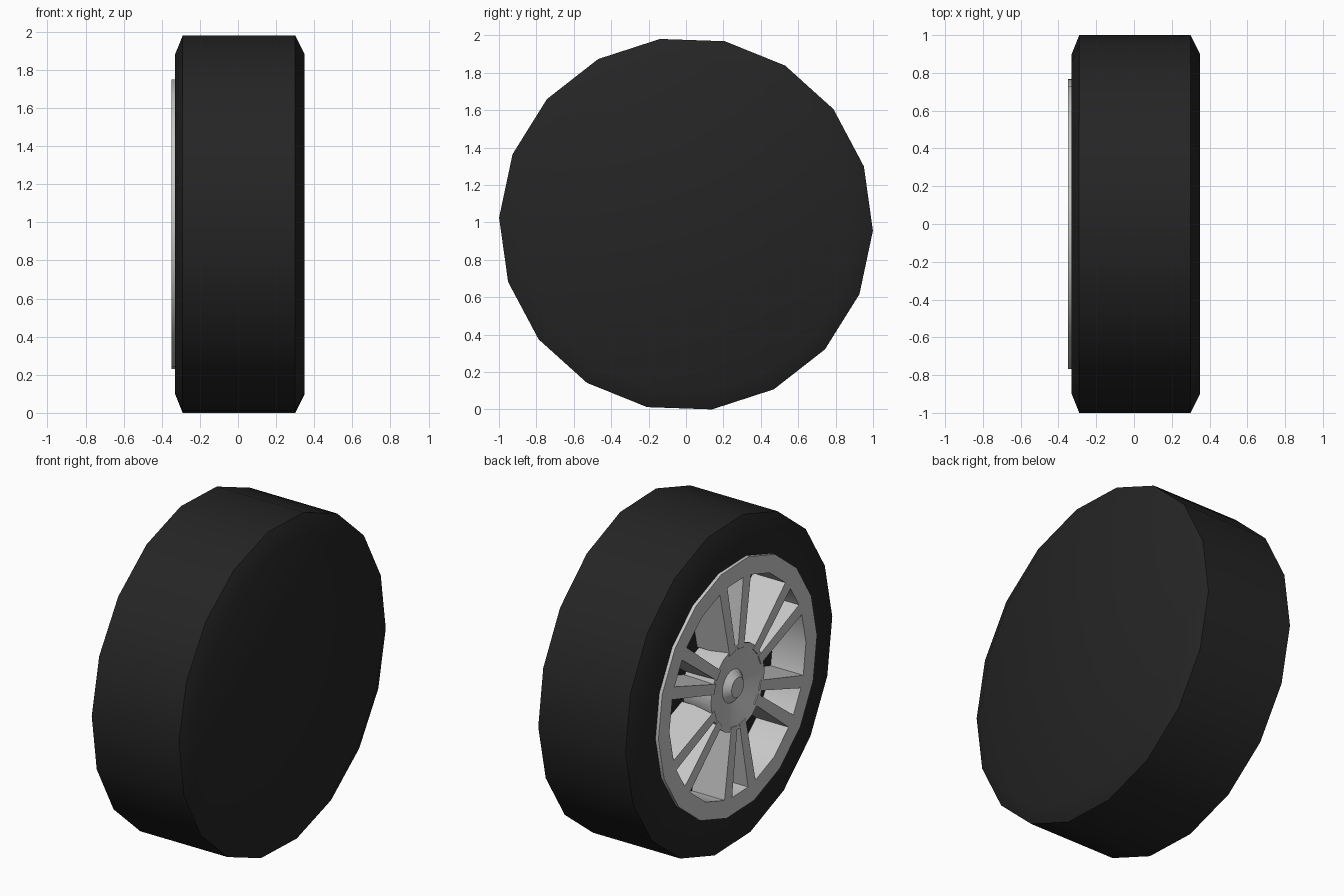
import bpy, bmesh, math

if "Cube" in bpy.data.objects:
    bpy.data.objects.remove(bpy.data.objects["Cube"])

CZ = 0.99            # axle height
PHASE = math.radians(-2)
N = 18               # sides of the low-poly wheel


def material(name, value):
    m = bpy.data.materials.new(name)
    m.diffuse_color = (value, value, value, 1)
    m.use_nodes = True
    m.node_tree.nodes["Principled BSDF"].inputs["Base Color"].default_value = m.diffuse_color
    return m


def finish(name, bm, mat):
    bmesh.ops.recalc_face_normals(bm, faces=bm.faces)
    me = bpy.data.meshes.new(name)
    bm.to_mesh(me)
    bm.free()
    me.materials.append(mat)
    ob = bpy.data.objects.new(name, me)
    ob.location.z = CZ
    bpy.context.collection.objects.link(ob)
    bpy.ops.object.select_all(action='DESELECT')
    ob.select_set(True)
    bpy.context.view_layer.objects.active = ob
    bpy.ops.object.shade_smooth_by_angle(angle=math.radians(30))
    return ob


def lathe(name, profile, mat, closed=False):
    """Revolve (x, radius) points about the x axle."""
    bm = bmesh.new()
    rings = []
    for x, r in profile:
        if r == 0:
            rings.append([bm.verts.new((x, 0, 0))] * N)
        else:
            rings.append([bm.verts.new((x, r * math.cos(PHASE + i * math.tau / N),
                                        r * math.sin(PHASE + i * math.tau / N)))
                          for i in range(N)])
    pairs = list(zip(rings, rings[1:]))
    if closed:
        pairs.append((rings[-1], rings[0]))
    for a, b in pairs:
        for i in range(N):
            j = (i + 1) % N
            quad = [a[i], a[j], b[j], b[i]]
            bm.faces.new(list(dict.fromkeys(quad)))
    return finish(name, bm, mat)


rubber = material("black rubber", 0.018)
alloy = material("light grey alloy", 0.58)

FRONT, BACK = -0.35, -0.13

# tyre: closed inner side, chamfered tread, recess for the rim
lathe("tyre", [(0.35, 0), (0.35, 0.9), (0.30, 1), (-0.29, 1), (-0.33, 0.9),
               (-0.33, 0.74), (BACK, 0.74), (BACK, 0)], rubber)

# rim ring with a deep barrel
lathe("rim", [(FRONT, 0.66), (FRONT, 0.767), (-0.325, 0.767), (-0.325, 0.735),
              (BACK, 0.735), (BACK, 0.66)], alloy, closed=True)

# dished hub with a raised centre cap
lathe("hub", [(BACK, 0), (BACK, 0.22), (FRONT, 0.26), (-0.315, 0.10),
              (FRONT, 0.06), (FRONT, 0)], alloy)

# six pairs of tapered spokes
bm = bmesh.new()
for k in range(6):
    for side in (-10, 10):
        a = math.radians(88 + 60 * k + side)
        c, s = math.cos(a), math.sin(a)
        corners = [(0.23, -0.03), (0.668, -0.037), (0.668, 0.037), (0.23, 0.03)]
        front, back = [[bm.verts.new((x, r * c - w * s, r * s + w * c)) for r, w in corners]
                       for x in (FRONT, BACK)]
        bm.faces.new(front)
        bm.faces.new(back[::-1])
        for i in range(4):
            j = (i + 1) % 4
            bm.faces.new((front[i], back[i], back[j], front[j]))
finish("spokes", bm, alloy)
